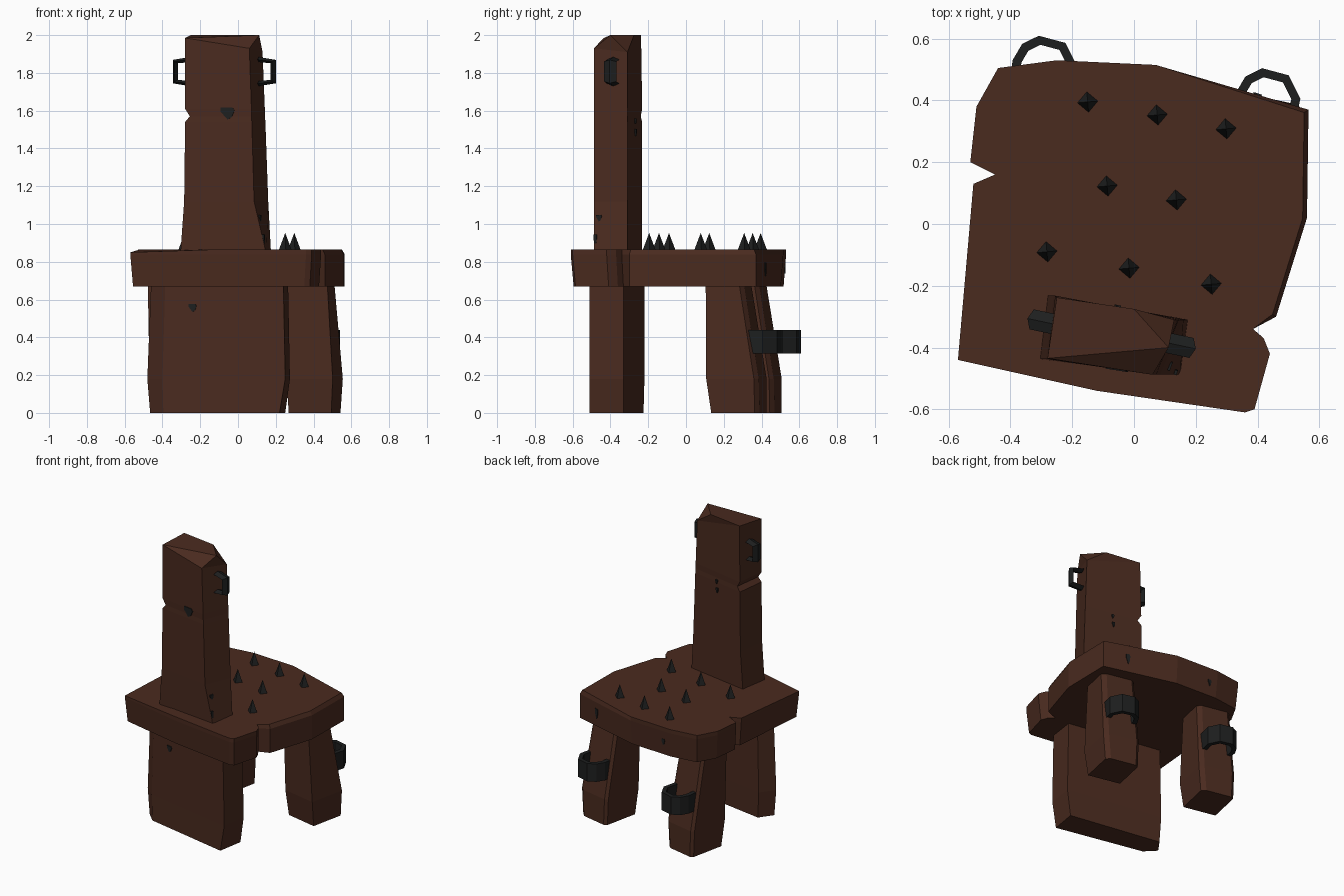
import bpy, bmesh, math
from mathutils import Vector, Matrix

if "Cube" in bpy.data.objects:
    bpy.data.objects.remove(bpy.data.objects["Cube"])

TILT = math.radians(-12)          # whole chair is turned slightly about z


def material(name, rgb):
    m = bpy.data.materials.new(name)
    m.diffuse_color = (*rgb, 1)
    m.use_nodes = True
    m.node_tree.nodes["Principled BSDF"].inputs["Base Color"].default_value = m.diffuse_color
    return m


WOOD = material("dark wood", (0.068, 0.0235, 0.0135))
IRON = material("black iron", (0.0125, 0.0135, 0.0135))


def loft(name, rings, mat, top_faces=None):
    """Skin equal-length rings; cap both ends (or use given faces on the last ring)."""
    bm = bmesh.new()
    rows = [[bm.verts.new(p) for p in r] for r in rings]
    n = len(rows[0])
    for a, b in zip(rows, rows[1:]):
        for i in range(n):
            j = (i + 1) % n
            bm.faces.new((a[i], a[j], b[j], b[i]))
    bm.faces.new(rows[0])
    if top_faces:
        extra, faces = top_faces
        vs = rows[-1] + [bm.verts.new(p) for p in extra]
        for f in faces:
            bm.faces.new([vs[i] for i in f])
    else:
        bm.faces.new(rows[-1])
    bmesh.ops.recalc_face_normals(bm, faces=bm.faces)
    me = bpy.data.meshes.new(name)
    bm.to_mesh(me)
    bm.free()
    me.materials.append(mat)
    ob = bpy.data.objects.new(name, me)
    bpy.context.collection.objects.link(ob)
    return ob


def level(pts, z):
    return [(x, y, z) for x, y in pts]


# Seat slab with two chipped notches; right and rear overhang less at the top
seat = [(-.57, -.44), (-.12, -.54), (.36, -.61), (.39, -.60), (.44, -.42), (.42, -.37),
        (.385, -.34), (.46, -.30), (.56, .02), (.565, .37), (.07, .515), (-.25, .53),
        (-.44, .505), (-.51, .38), (-.53, .20), (-.45, .16), (-.52, .13)]
bottom, top = [], []
for x, y in seat:
    right = x > .4 and y > -.35
    k = 1 if right else .975
    t = .975 if right else 1
    bottom.append((x * k, y * k, .67))
    top.append((x * t, y * t, .85 if x < -.56 else .865))
rim = [(x, y, .838) for x, y in seat]
loft("seat", [bottom, rim, top], WOOD)

# Backrest: four-cornered rings (front left, front right, back right, back left)
back = []
for z, fl, fr, br, dent in [(.84, -.305, .15, .175, 0), (1.12, -.285, .085, .16, 0),
                            (1.54, -.28, .073, .145, 0), (1.57, -.28, .072, .143, .025),
                            (1.61, -.28, .071, .142, 0)]:
    back.append([(fl + dent, -.437, z), (fr, -.488, z), (br, -.31, z),
                 (fl + .025 + dent, -.232 - dent * .3, z)])
back.append([(-.28, -.435, 1.985), (.06, -.488, 1.93), (.13, -.31, 1.91), (-.25, -.238, 2.0)])
crest = [(.112, -.40, 2.0), (0, -.275, 2.0)]
loft("backrest", back, WOOD,
     (crest, [(0, 1, 4), (1, 2, 4), (4, 2, 5), (2, 3, 5), (0, 4, 5, 3)]))

# Broad front leg
leg = [(-.48, -.315), (-.40, -.385), (.25, -.51), (.275, -.33), (-.41, -.22)]
foot = [(-.465, -.315), (-.395, -.385), (.22, -.51), (.25, -.33), (-.40, -.225)]
head = [(-.46, -.315), (-.385, -.385), (.24, -.51), (.265, -.33), (-.40, -.22)]
loft("front_leg", [level(foot, 0), level(leg, .18), level(head, .69)], WOOD)

# Rear legs, leaning back towards the floor
R = Matrix.Rotation(TILT, 3, 'Z')
for side, cx, cy in (("right", .405, .27), ("left", -.32, .35)):
    rings = []
    for z, w, y0, y1, dx in [(0, .115, -.115, .14, 0), (.18, .125, -.14, .138, .003),
                             (.69, .115, -.145, .055, -.015)]:
        pts = [(-w, y0), (w, y0), (w, y1 - .02), (w - .03, y1), (-w + .02, y1), (-w, y1 - .015)]
        rings.append([Vector((cx + dx, cy, z)) + R @ Vector((x, y, 0)) for x, y in pts])
    loft("rear_leg_" + side, rings, WOOD)

# Half-octagon shackles on the rear legs
for side, cx, cy in (("right", .433, .40), ("left", -.29, .505)):
    def arc(r):
        p = [(r, -.09)] + [(r * math.cos(math.radians(a)) * 1.06, r * math.sin(math.radians(a)) * 1.06)
                           for a in (15, 62, 112, 145, 178)] + [(-r, -.09)]
        return p
    outline = arc(.10) + arc(.072)[::-1]
    rings = [[Vector((cx, cy, z)) + R @ Vector((x, y, 0)) for x, y in outline] for z in (.315, .44)]
    loft("shackle_" + side, rings, IRON)

# Bracket handles on the backrest sides, diamond cross-section
for side, s, bx, by in (("right", 1, .11, -.385), ("left", -1, -.255, -.325)):
    d = Vector((math.cos(TILT), math.sin(TILT), 0)) * s
    w = Vector((-math.sin(TILT), math.cos(TILT), 0)) * .033
    rings = []
    for uo, zo, ui, zi in [(0, .077, 0, .05), (.092, .062, .064, .044),
                           (.092, -.062, .064, -.044), (0, -.077, 0, -.05)]:
        c = Vector((bx, by, 1.807))
        o = c + d * uo + Vector((0, 0, zo))
        i = c + d * ui + Vector((0, 0, zi))
        m = (o + i) / 2
        rings.append([o, m + w, i, m - w])
    loft("handle_" + side, rings, IRON)

# Spikes on the seat
spikes = [(-.15, .395), (.075, .353), (.298, .308), (-.087, .123), (.137, .078),
          (-.282, -.09), (-.016, -.143), (.25, -.195)]
for k, (x, y) in enumerate(spikes):
    bpy.ops.mesh.primitive_cone_add(vertices=4, radius1=.036, radius2=0, depth=.095,
                                    location=(x, y, .905), rotation=(0, 0, math.radians(5)))
    ob = bpy.context.object
    ob.name = f"spike_{k + 1}"
    ob.data.materials.append(IRON)

# Small dark nail heads: position, facing angle about z, half width, half height
for k, (p, a, w, h) in enumerate([((-.055, -.470, 1.585), 3, .037, .032),
                                  ((-.24, -.416, .555), 1, .021, .021),
                                  ((.117, -.460, 1.03), 83, .015, .018),
                                  ((.136, -.480, .91), 83, .009, .035),
                                  ((-.05, -.267, 1.545), 180, .008, .014),
                                  ((-.055, -.266, 1.485), 180, .009, .018),
                                  ((.40, .419, .76), 175, .014, .035),
                                  ((-.19, .522, .76), 190, .012, .022)]):
    rot = Matrix.Rotation(TILT + math.radians(a), 3, 'Z')
    pts = [(-w, h), (-w, .3 * h), (0, -h), (.6 * w, -.6 * h), (w, .5 * h), (.7 * w, h)]
    loft(f"nail_{k + 1}", [[Vector(p) + rot @ Vector((x, y, z)) for x, z in pts]
                           for y in (-.004, .005)], IRON)
